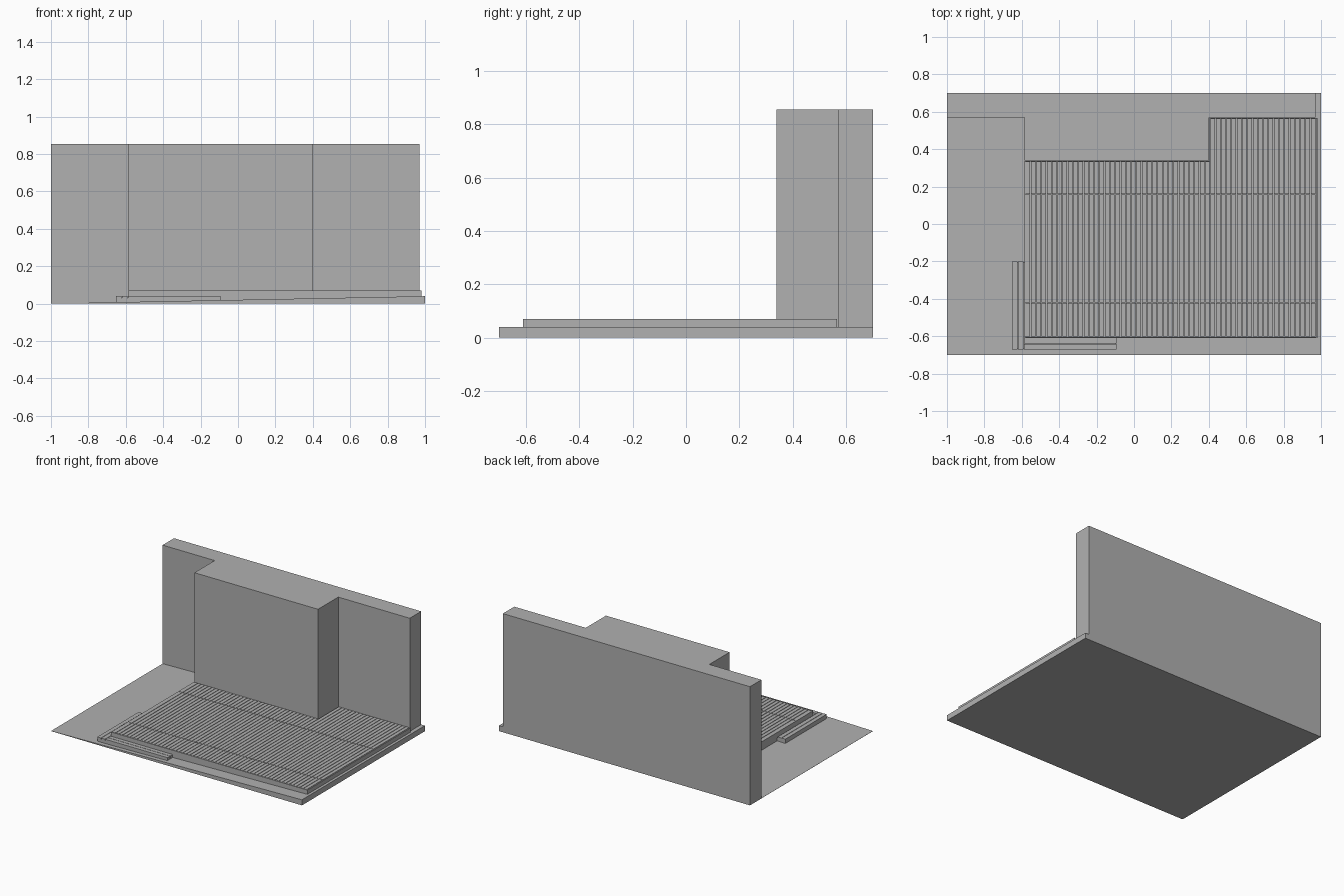
import bpy
import bmesh

cube = bpy.data.objects.get("Cube")
if cube:
    bpy.data.objects.remove(cube, do_unlink=True)

# Single plain colour
grey = bpy.data.materials.new("plain_grey")
grey.use_nodes = True
colour = (0.44, 0.44, 0.44, 1)
grey.diffuse_color = colour
grey.node_tree.nodes["Principled BSDF"].inputs["Base Color"].default_value = colour


def finish(name, bm):
    bmesh.ops.recalc_face_normals(bm, faces=bm.faces)
    mesh = bpy.data.meshes.new(name)
    bm.to_mesh(mesh)
    bm.free()
    mesh.materials.append(grey)
    obj = bpy.data.objects.new(name, mesh)
    bpy.context.collection.objects.link(obj)
    return obj


def extrude(bm, points, offset):
    """Solid from a flat outline pushed along an offset."""
    face = bm.faces.new([bm.verts.new(p) for p in points])
    result = bmesh.ops.extrude_face_region(bm, geom=[face], use_keep_orig=True)
    verts = [g for g in result["geom"] if isinstance(g, bmesh.types.BMVert)]
    bmesh.ops.translate(bm, verts=verts, vec=offset)


def prism(name, outline, z0, z1):
    bm = bmesh.new()
    extrude(bm, [(x, y, z0) for x, y in outline], (0, 0, z1 - z0))
    return finish(name, bm)


def box(bm, x0, x1, y0, y1, z0, z1):
    extrude(bm, [(x0, y0, z0), (x1, y0, z0), (x1, y1, z0), (x0, y1, z0)],
            (0, 0, z1 - z0))


def boxes(name, items):
    bm = bmesh.new()
    for item in items:
        box(bm, *item)
    return finish(name, bm)


# Main levels and plan lines
left, right, front = -0.585, 0.98, -0.61
wall_y, bay_y, bay_x = 0.57, 0.34, 0.40
deck_top, step_top = 0.07, 0.04

# Sloping ground, a wedge rising towards +x
bm = bmesh.new()
extrude(bm, [(-1, -0.7, 0), (1, -0.7, 0), (1, -0.7, 0.04), (-1, -0.7, 0.001)],
        (0, 1.4, 0))
finish("sloping_ground", bm)

# House volume with projecting bay
prism("house_wall", [(-1, 0.7), (-1, wall_y), (left, wall_y), (left, bay_y),
                     (bay_x, bay_y), (bay_x, wall_y), (0.97, wall_y), (0.97, 0.7)],
      0.001, 0.855)

# Deck substructure, visible through the board gaps
inset = 0.004
prism("deck_base", [(left + inset, front + inset), (right - inset, front + inset),
                    (right - inset, wall_y - inset), (bay_x + inset, wall_y - inset),
                    (bay_x + inset, bay_y - inset), (left + inset, bay_y - inset)],
      0.005, 0.055)

# Thin fascia boards around the open edges
edge = 0.006
boxes("deck_fascia", [
    (left, right, front, front + edge, 0.008, deck_top),
    (left, left + edge, front + edge, bay_y - inset, 0.005, deck_top),
    (right - edge, right, front + edge, wall_y - inset, 0.03, deck_top),
])

# Deck boards running front to back, with two cross joints
count, gap = 55, 0.004
pitch = (right - left - 2 * edge) / count
boards = []
for i in range(count):
    x0 = left + edge + i * pitch
    x1 = x0 + pitch - gap
    back = (wall_y if x0 > bay_x - 0.005 else bay_y) - inset
    cuts = [front + edge + 0.002, -0.42, 0.16, back]
    for y0, y1 in zip(cuts, cuts[1:]):
        boards.append((x0, x1, y0, y1 - 0.003, 0.05, deck_top))
boxes("deck_boards", boards)

# Corner step: base pieces and paired treads along two sides
boxes("step_base", [(-0.65, left, -0.668, -0.202, 0.005, 0.03),
                    (left, -0.095, -0.668, front, 0.005, 0.03)])
treads = []
for a in (0, 0.032):
    treads.append((-0.652 + a, -0.623 + a, -0.67, -0.20, 0.01, step_top))
    treads.append((left - 0.003, -0.093, -0.67 + a, -0.641 + a, 0.01, step_top))
boxes("step_treads", treads)
